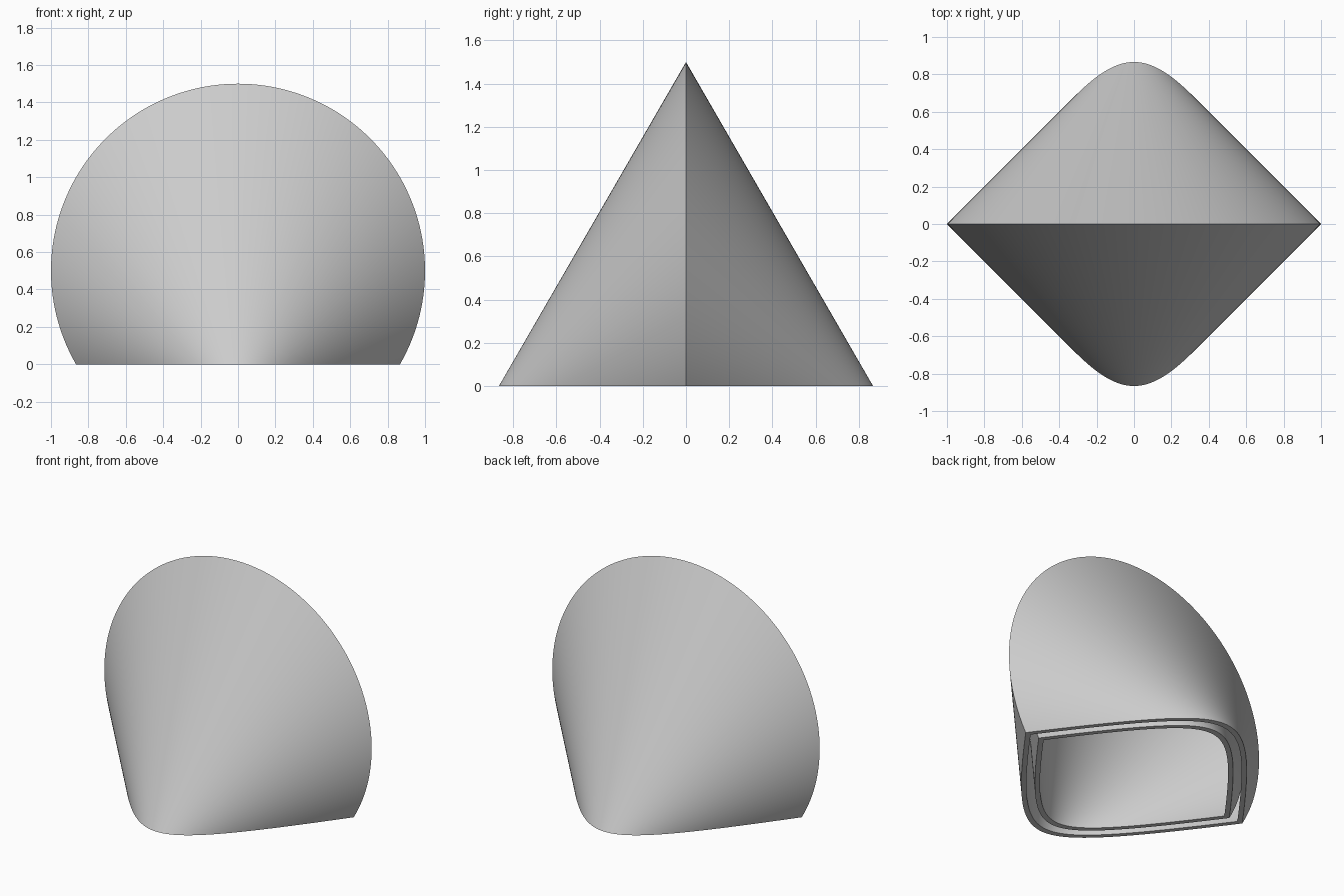
import bpy, bmesh, math
from mathutils import Vector

cube = bpy.data.objects.get("Cube")
if cube:
    bpy.data.objects.remove(cube, do_unlink=True)

grey = bpy.data.materials.new("light grey")
grey.use_nodes = True
colour = (0.6, 0.6, 0.6, 1)
grey.diffuse_color = colour
grey.node_tree.nodes["Principled BSDF"].inputs["Base Color"].default_value = colour

SEGMENTS = 120
ARC = math.radians(120)      # ridge circle is cut off at the floor
APEX_Y, APEX_Z = 1.0, -0.232  # cone tips lie below the floor


def cone_skin(bm, scale):
    """Two cones sharing a round upright ridge; returns the floor outline."""
    ridge, front, back = [], [], []
    for i in range(SEGMENTS + 1):
        a = -ARC + 2 * ARC * i / SEGMENTS
        p = Vector((math.sin(a), 0, 0.5 + math.cos(a)))
        v = bm.verts.new(p * scale)
        ridge.append(v)
        if i in (0, SEGMENTS):
            v.co.z = 0
            front.append(v)
            back.append(v)
            continue
        t = p.z / (p.z - APEX_Z)
        for side, row in ((-1, front), (1, back)):
            tip = Vector((0, side * APEX_Y, APEX_Z))
            q = p.lerp(tip, t) * scale
            row.append(bm.verts.new((q.x, q.y, 0)))
    for row in (front, back):
        for i in range(SEGMENTS):
            corners = [ridge[i], ridge[i + 1], row[i + 1], row[i]]
            bm.faces.new(list(dict.fromkeys(corners)))
    return front + back[-2:0:-1]


def shell(name, outer, inner):
    """Thin hollow wall, open underneath with a flat rim."""
    bm = bmesh.new()
    a, b = cone_skin(bm, outer), cone_skin(bm, inner)
    for i in range(len(a)):
        j = (i + 1) % len(a)
        bm.faces.new((a[i], a[j], b[j], b[i]))
    bmesh.ops.recalc_face_normals(bm, faces=bm.faces)
    mesh = bpy.data.meshes.new(name)
    bm.to_mesh(mesh)
    bm.free()
    mesh.materials.append(grey)
    obj = bpy.data.objects.new(name, mesh)
    bpy.context.collection.objects.link(obj)
    bpy.ops.object.select_all(action="DESELECT")
    obj.select_set(True)
    bpy.context.view_layer.objects.active = obj
    bpy.ops.object.shade_smooth_by_angle(angle=math.radians(30))


# Outer wall and the nested inner wall, with a gap between them
shell("outer_shell", 1.0, 0.955)
shell("inner_shell", 0.88, 0.835)
